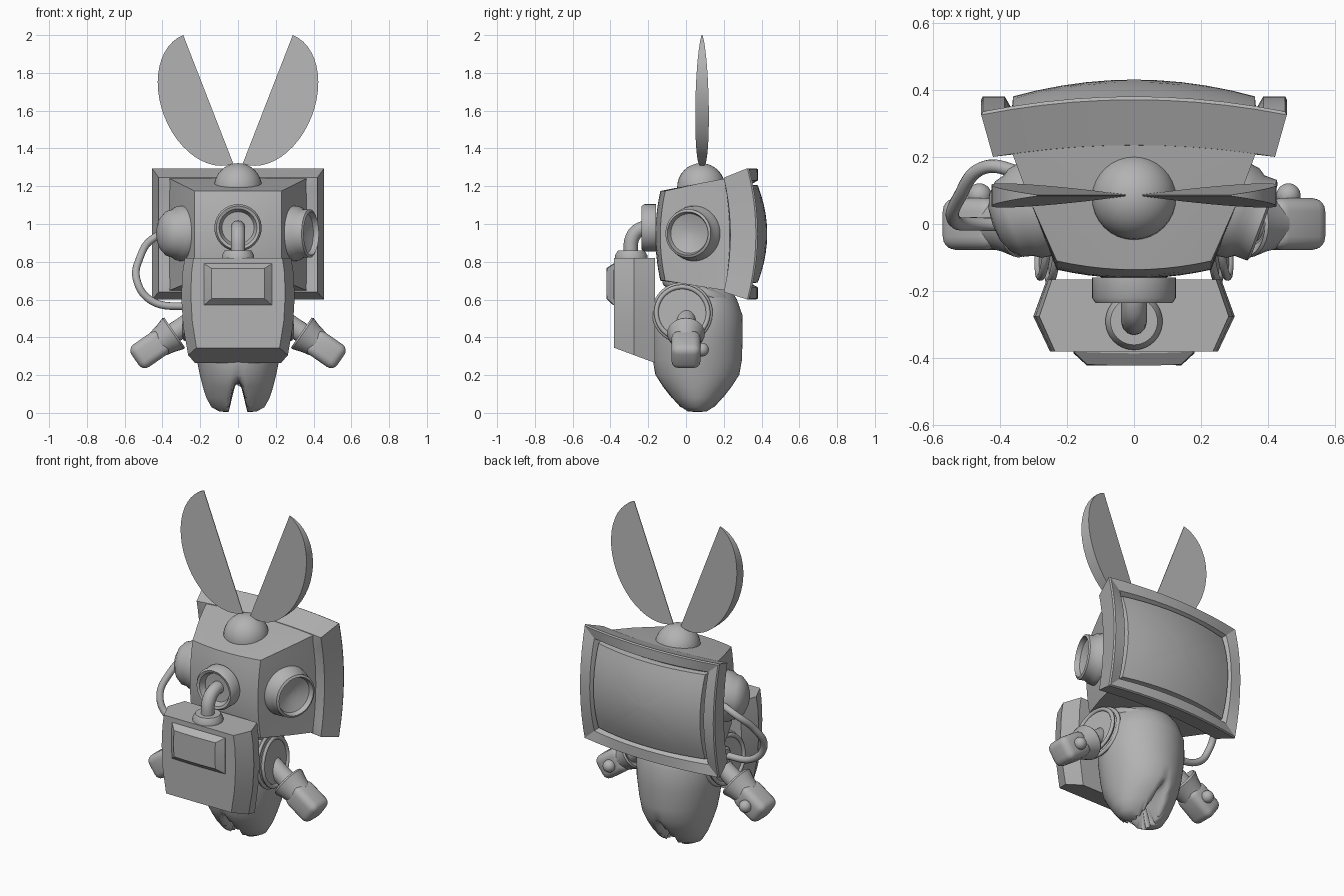
import bpy, bmesh, math
from mathutils import Vector, Matrix

cube = bpy.data.objects.get("Cube")
if cube:
    bpy.data.objects.remove(cube, do_unlink=True)

grey = bpy.data.materials.new("plain_grey")
grey.use_nodes = True
COLOUR = (0.45, 0.45, 0.45, 1)
grey.diffuse_color = COLOUR
grey.node_tree.nodes["Principled BSDF"].inputs["Base Color"].default_value = COLOUR


def finish(name, bm, angle=35):
    bmesh.ops.recalc_face_normals(bm, faces=bm.faces)
    mesh = bpy.data.meshes.new(name)
    bm.to_mesh(mesh)
    bm.free()
    mesh.materials.append(grey)
    ob = bpy.data.objects.new(name, mesh)
    bpy.context.collection.objects.link(ob)
    bpy.ops.object.select_all(action='DESELECT')
    ob.select_set(True)
    bpy.context.view_layer.objects.active = ob
    bpy.ops.object.shade_smooth_by_angle(angle=math.radians(angle))
    return ob


def loft(name, loops, angle=35):
    """Skin a list of equal point loops and cap both ends."""
    bm = bmesh.new()
    rings = [[bm.verts.new(p) for p in loop] for loop in loops]
    n = len(rings[0])
    for a, b in zip(rings, rings[1:]):
        for i in range(n):
            j = (i + 1) % n
            bm.faces.new((a[i], a[j], b[j], b[i]))
    bm.faces.new(rings[0])
    bm.faces.new(rings[-1])
    return finish(name, bm, angle)


def lathe(name, profile, origin, axis, n=40):
    """Turn (radius, distance) pairs around an axis."""
    turn = Vector((0, 0, 1)).rotation_difference(Vector(axis)).to_matrix()
    loops = []
    for r, s in profile:
        r = max(r, 0.001)
        loops.append([Vector(origin) + turn @ Vector((r * math.cos(t), r * math.sin(t), s))
                      for t in (math.tau * i / n for i in range(n))])
    return loft(name, loops)


def bulged(x, z0, z1, y, bulge, s=1, n=10):
    """Rectangle loop facing y whose surface swells by bulge; s shrinks it to the centre."""
    edge = [-1 + 2 * i / n for i in range(n)]
    uv = [(t, -1) for t in edge] + [(1, t) for t in edge]
    uv += [(-t, 1) for t in edge] + [(-1, -t) for t in edge]
    mid, half = (z0 + z1) / 2, (z1 - z0) / 2
    return [(u * s * x, y + bulge * (2 - s * s * (u * u + v * v)), mid + v * s * half)
            for u, v in uv]


def sphere(name, centre, radius):
    bm = bmesh.new()
    bmesh.ops.create_uvsphere(bm, u_segments=32, v_segments=16, radius=radius,
                              matrix=Matrix.Translation(centre))
    return finish(name, bm)


def tube(name, points, radius):
    """Round hose along a smooth path."""
    curve = bpy.data.curves.new(name, 'CURVE')
    curve.dimensions = '3D'
    curve.bevel_depth = radius
    curve.bevel_resolution = 4
    curve.use_fill_caps = True
    spline = curve.splines.new('BEZIER')
    spline.bezier_points.add(len(points) - 1)
    for bp, p in zip(spline.bezier_points, points):
        bp.co = p
        bp.handle_left_type = bp.handle_right_type = 'AUTO'
    curve.materials.append(grey)
    ob = bpy.data.objects.new(name, curve)
    bpy.context.collection.objects.link(ob)
    return ob


def ring(name, centre, axis, major, minor):
    prof = [(major + minor * math.cos(t), minor * math.sin(t))
            for t in (math.tau * i / 12 for i in range(13))]
    return lathe(name, prof, centre, axis, 48)


def surface(*args):
    return [bulged(*args, s) for s in (1, 0.8, 0.6, 0.4, 0.2, 0.02)]


# Head: tapered case, screen frame and swelling screen
loft("head_case", [bulged(0.37, 0.645, 1.245, 0.23, 0.02),
                   bulged(0.31, 0.67, 1.215, 0.07, 0)]
     + surface(0.23, 0.7, 1.175, -0.11, -0.026))
loft("screen_frame", [bulged(0.34, 0.68, 1.2, 0.21, 0.02),
                      bulged(0.42, 0.64, 1.245, 0.2, 0.035),
                      bulged(0.455, 0.6, 1.295, 0.325, 0.045),
                      bulged(0.45, 0.605, 1.29, 0.335, 0.045),
                      bulged(0.385, 0.665, 1.23, 0.335, 0.045),
                      bulged(0.365, 0.685, 1.21, 0.3, 0.045)], 25)
loft("screen", [bulged(0.365, 0.685, 1.21, 0.29, 0.04)]
     + surface(0.36, 0.69, 1.205, 0.33, 0.05))

# Crown ball and wedge-shaped half-oval ears
sphere("crown_ball", (0, 0.08, 1.195), 0.127)
for side, label in ((1, "left"), (-1, "right")):
    tip, root = Vector((side * 0.29, 0, 2.0)), Vector((side * 0.025, 0, 1.32))
    along = (root - tip) / 2
    out = Vector((side * 0.93, 0, -0.363))
    bm = bmesh.new()
    front, back = [], []
    for i in range(25):
        a = math.pi * i / 24
        d = math.sin(a)
        p = (tip + root) / 2 - along * math.cos(a) + out * 0.25 * d
        for row, sign in ((front, -1), (back, 1)):
            row.append(bm.verts.new(p + Vector((0, 0.085 + sign * (0.002 + 0.034 * d), 0))))
    bm.faces.new(front)
    bm.faces.new(back)
    for i in range(25):
        j = (i + 1) % 25
        bm.faces.new((front[i], front[j], back[j], back[i]))
    finish(label + "_ear", bm)

# Side pods: an open cup on the left, a dome with a hose on the right
base = [(0.145, -0.05), (0.15, 0.03), (0.142, 0.08), (0.128, 0.1)]
lathe("left_pod", base + [(0.128, 0.14), (0.115, 0.147), (0.105, 0.12), (0.05, 0.1), (0, 0.095)],
      (0.25, 0.06, 0.95), (0.94, -0.35, 0))
lathe("right_pod", base + [(0.12, 0.13), (0.09, 0.16), (0.05, 0.177), (0, 0.182)],
      (-0.25, 0.06, 0.95), (-0.94, -0.35, 0))
tube("side_hose", [(-0.33, 0.15, 0.96), (-0.44, 0.17, 0.93), (-0.52, 0.08, 0.82),
                   (-0.535, 0.01, 0.7), (-0.46, 0, 0.595), (-0.24, 0, 0.56)], 0.02)
lathe("hose_socket", [(0.065, 0), (0.065, 0.07), (0.05, 0.085), (0, 0.085)],
      (-0.2, 0.02, 0.56), (-1, 0.1, 0))

# Front nozzle and its bent pipe
lathe("nozzle", [(0.125, 0), (0.125, 0.06), (0.115, 0.075), (0.1, 0.07), (0.085, 0.035), (0, 0.03)],
      (0, -0.16, 0.98), (0, -1, 0))
tube("nozzle_pipe", [(0, -0.17, 0.98), (0, -0.235, 0.975), (0, -0.28, 0.935), (0, -0.295, 0.83)], 0.038)
lathe("pipe_collar", [(0.085, 0), (0.085, 0.02), (0.07, 0.045), (0.04, 0.045)],
      (0, -0.29, 0.815), (0, 0, 1))

# Chest tank: six-sided box with a slanted underside
loops = []
for level, wide in ((0, 0.88), (0.3, 0.97), (0.6, 1), (0.85, 0.98), (1, 0.94)):
    half = [(0.26, -0.165), (0.3, -0.275), (0.25, -0.38)]
    loop = []
    for x, y in half + [(-x, y) for x, y in reversed(half)]:
        low = 0.265 + (-0.165 - y) * 0.37
        loop.append((x * wide, y, low + (0.82 - low) * level))
    loops.append(loop)
loft("chest_tank", loops, 20)
loft("tank_plate", [bulged(0.18, 0.57, 0.79, -0.37, -0.003), bulged(0.18, 0.57, 0.79, -0.38, -0.005),
                    bulged(0.14, 0.605, 0.765, -0.418, -0.004)], 20)

# Body: egg with a groove that splits off two stubby legs
rows = [(0.002, 0.02, 0.02), (0.004, 0.06, 0.035), (0.008, 0.1, 0.06), (0.03, 0.14, 0.095),
        (0.08, 0.168, 0.14), (0.14, 0.187, 0.185), (0.2, 0.202, 0.222), (0.28, 0.218, 0.236),
        (0.4, 0.238, 0.24), (0.52, 0.24, 0.238), (0.6, 0.215, 0.21), (0.66, 0.17, 0.17)]
loops = []
for z, rx, ry in rows:
    loop = []
    for i in range(96):
        a = math.tau * (i + 0.5) / 96
        x, y = rx * math.cos(a), 0.06 + ry * math.sin(a)
        groove = 0.16 * (1 - (abs(x) / 0.05) ** 2)
        loop.append((x, y, max(z, groove + z * 0.1)))
    loops.append(loop)
loft("body", loops, 60)
ring("neck_ring", (0, 0.07, 0.64), (0, 0.33, 0.94), 0.17, 0.035)

# Arms with flared cuffs, mitten hands, thumbs and shoulder straps
for side, label in ((1, "left"), (-1, "right")):
    start, way = Vector((side * 0.2, 0, 0.52)), Vector((side * 0.82, 0, -0.57))
    lathe(label + "_arm", [(0.03, -0.05), (0.055, 0), (0.052, 0.1), (0.055, 0.22)], start, way, 24)
    lathe(label + "_cuff", [(0.06, 0.19), (0.095, 0.165), (0.1, 0.175), (0.085, 0.22), (0.074, 0.27),
                            (0.03, 0.28)], start, way, 24)
    bm = bmesh.new()
    turn = Vector((0, 0, 1)).rotation_difference(way).to_matrix().to_4x4()
    bmesh.ops.create_cube(bm, size=1, matrix=Matrix.Translation(start + way * 0.325) @ turn
                          @ Matrix.Diagonal((0.145, 0.155, 0.19, 1)))
    bmesh.ops.bevel(bm, geom=bm.edges[:], offset=0.04, segments=4, profile=0.5, affect='EDGES')
    finish(label + "_hand", bm)
    sphere(label + "_thumb", (side * 0.46, 0.085, 0.335), 0.036)
    for k in (0, 1):
        ring(label + "_strap", (side * (0.235 + 0.03 * k), -0.02, 0.53), (side, 0.1, 0.1),
             0.15 - 0.012 * k, 0.012)
